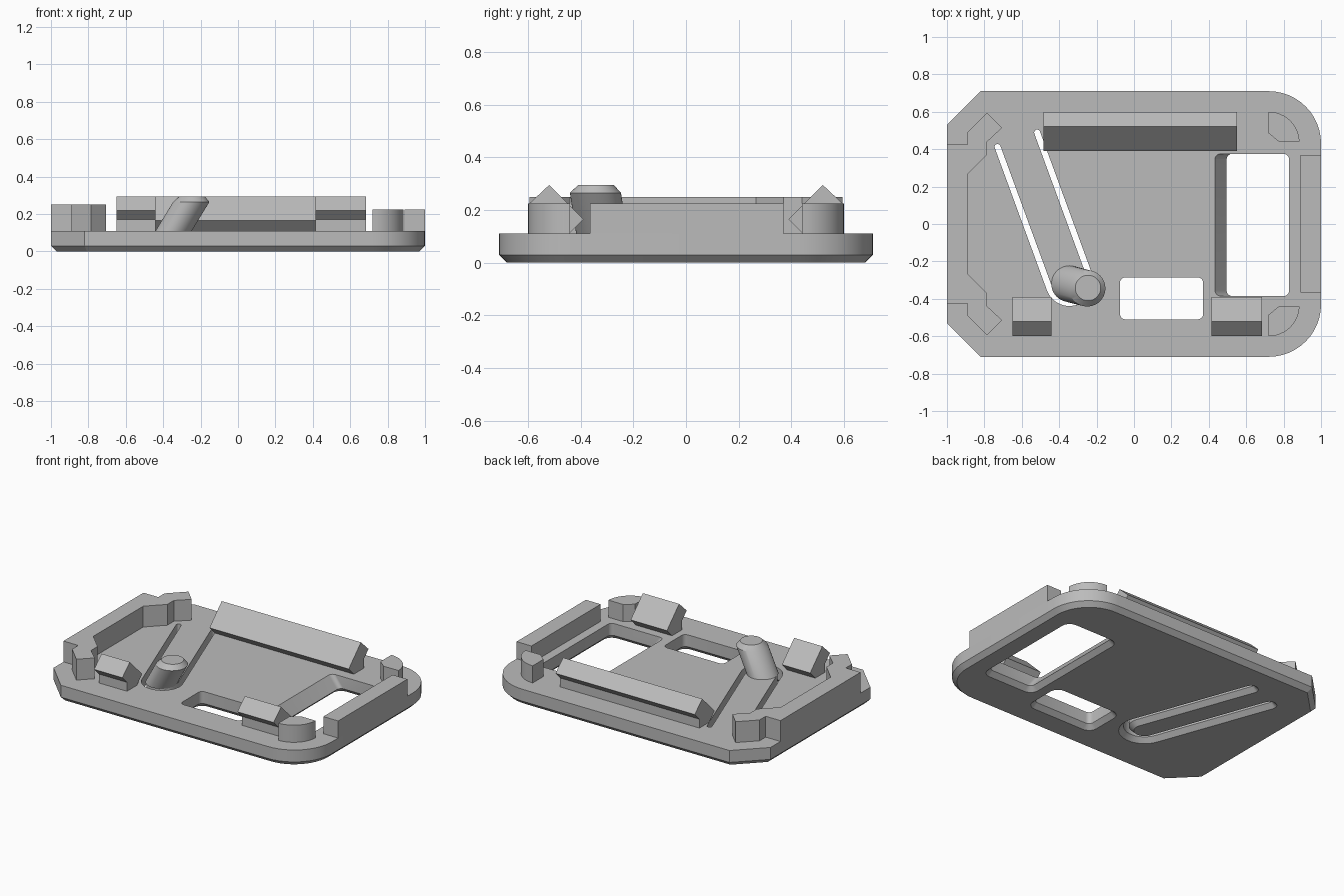
import bpy, bmesh, math
from mathutils import Vector

if "Cube" in bpy.data.objects:
    bpy.data.objects.remove(bpy.data.objects["Cube"])

grey = bpy.data.materials.new("plain_grey")
grey.use_nodes = True
grey.diffuse_color = (0.5, 0.5, 0.5, 1)
grey.node_tree.nodes["Principled BSDF"].inputs["Base Color"].default_value = (0.5, 0.5, 0.5, 1)

TOP = 0.11      # upper face of the plate
BEVEL = 0.03    # chamfer on the underside


def arc(cx, cy, r, a0, a1, n=12):
    angles = [math.radians(a0 + (a1 - a0) * i / n) for i in range(n + 1)]
    return [(cx + r * math.cos(a), cy + r * math.sin(a)) for a in angles]


def rounded_rect(x0, x1, y0, y1, r):
    return (arc(x1 - r, y0 + r, r, -90, 0, 5) + arc(x1 - r, y1 - r, r, 0, 90, 5)
            + arc(x0 + r, y1 - r, r, 90, 180, 5) + arc(x0 + r, y0 + r, r, 180, 270, 5))


def offset(pts, d):
    """Grow a counter-clockwise outline by d with mitred corners."""
    out = []
    for i, p in enumerate(pts):
        p = Vector(p)
        e1 = (p - Vector(pts[i - 1])).normalized()
        e2 = (Vector(pts[(i + 1) % len(pts)]) - p).normalized()
        n1, n2 = Vector((e1.y, -e1.x)), Vector((e2.y, -e2.x))
        out.append(tuple(p + (n1 + n2) * d / (1 + n1.dot(n2))))
    return out


def loft(name, rings, smooth=False):
    """Capped solid through (outline, z) rings."""
    bm = bmesh.new()
    loops = [[bm.verts.new((x, y, z)) for x, y in pts] for pts, z in rings]
    for a, b in zip(loops, loops[1:]):
        for i in range(len(a)):
            j = (i + 1) % len(a)
            bm.faces.new((a[i], a[j], b[j], b[i]))
    bm.faces.new(loops[0][::-1])
    bm.faces.new(loops[-1])
    bmesh.ops.recalc_face_normals(bm, faces=bm.faces)
    mesh = bpy.data.meshes.new(name)
    bm.to_mesh(mesh)
    bm.free()
    mesh.materials.append(grey)
    obj = bpy.data.objects.new(name, mesh)
    bpy.context.collection.objects.link(obj)
    if smooth:
        bpy.ops.object.select_all(action='DESELECT')
        obj.select_set(True)
        bpy.context.view_layer.objects.active = obj
        bpy.ops.object.shade_smooth_by_angle(angle=math.radians(25))
    return obj


def block(name, pts, height):
    return loft(name, [(pts, TOP - 0.001), (pts, height)])


def mirror_y(pts):
    return [(x, -y) for x, y in reversed(pts)]


# Plate: two clipped corners, two round corners, chamfered underside
outline = (arc(0.72, -0.43, 0.28, -90, 0) + arc(0.72, 0.43, 0.28, 0, 90)
           + [(-0.82, 0.71), (-1, 0.53), (-1, -0.53), (-0.82, -0.71)])
plate = loft("base_plate", [(offset(outline, -BEVEL), 0), (outline, BEVEL), (outline, TOP)])

# Openings through the plate, flared at the underside
big_low = rounded_rect(0.495, 0.83, -0.385, 0.375, 0.03)
big_top = rounded_rect(0.425, 0.83, -0.385, 0.375, 0.03)
small = rounded_rect(-0.075, 0.37, -0.51, -0.285, 0.03)

# U-shaped slot that frees a springy tongue
axis = Vector((-0.344, 0.939)).normalized()
side = Vector((axis.y, -axis.x))
centre, length, bend, half = Vector((-0.345, -0.31)), 0.81, 0.1125, 0.016


def u_point(r, a):
    return tuple(centre + side * r * math.cos(a) + axis * r * math.sin(a))


def tip(sign, a):
    return tuple(centre + axis * length + side * (sign * bend + half * math.cos(a))
                 + axis * half * math.sin(a))


N = 24
outer = [u_point(bend + half, math.pi * (1 + i / N)) for i in range(N + 1)]
inner = [u_point(bend - half, math.pi * (2 - i / N)) for i in range(N + 1)]
caps = [[tip(s, math.pi * i / 6) for i in range(7)] for s in (1, -1)]
slot = outer + caps[0] + inner + caps[1]

for name, low, top in (("large_window_cutter", big_low, big_top),
                       ("small_window_cutter", small, small),
                       ("slot_cutter", slot, slot)):
    cutter = loft(name, [(offset(low, BEVEL + 0.01), -0.01), (low, BEVEL), (top, TOP + 0.01)])
    cutter.hide_render = True
    cutter.hide_set(True)
    cutter.display_type = 'WIRE'
    cut = plate.modifiers.new(name, 'BOOLEAN')
    cut.operation, cut.solver, cut.object = 'DIFFERENCE', 'EXACT', cutter

# Apply the cuts, then shade the rounded corners smoothly
bpy.context.view_layer.objects.active = plate
plate.select_set(True)
for m in list(plate.modifiers):
    bpy.ops.object.modifier_apply(modifier=m.name)
bpy.ops.object.shade_smooth_by_angle(angle=math.radians(25))
for obj in [o for o in bpy.data.objects if o.name.endswith("_cutter")]:
    bpy.data.objects.remove(obj)

# Right-end wall with forked corners, and the straight bar opposite
half_wall = [(-0.89, 0.265), (-0.785, 0.37), (-0.785, 0.44), (-0.705, 0.515),
             (-0.785, 0.595), (-0.89, 0.49), (-0.89, 0.425), (-1, 0.425)]
block("forked_end_wall", half_wall + mirror_y(half_wall), 0.25)
block("end_bar", [(0.89, -0.365), (1, -0.365), (1, 0.37), (0.89, 0.37)], 0.225)

# Quarter-round corner posts
post = arc(0.72, 0.435, 0.165, 2, 90) + [(0.72, 0.485), (0.775, 0.44)]
for name, pts in (("back_corner_post", post), ("front_corner_post", mirror_y(post))):
    loft(name, [(pts, TOP - 0.001), (pts, 0.225)], smooth=True)


# Clips: a tilted rectangular bar on a narrow foot
def clip(name, x0, x1, sign):
    profile = [(0.445, TOP - 0.001), (0.39, 0.165), (0.52, 0.295),
               (0.6, 0.22), (0.55, 0.17), (0.55, TOP - 0.001)]
    obj = loft(name, [([(sign * y, z) for y, z in profile], x) for x in (x0, x1)])
    for v in obj.data.vertices:
        v.co = v.co.zxy
    return obj


clip("back_clip", -0.485, 0.55, 1)
clip("front_right_clip", -0.65, -0.44, -1)
clip("front_left_clip", 0.415, 0.685, -1)

# Leaning release peg with a chamfered top
loft("release_peg", [(arc(x, y, r, 0, 352.5, 47), z) for x, y, r, z in (
    (-0.345, -0.32, 0.097, TOP - 0.001), (-0.25, -0.344, 0.097, 0.265),
    (-0.246, -0.342, 0.068, 0.295))], smooth=True)
